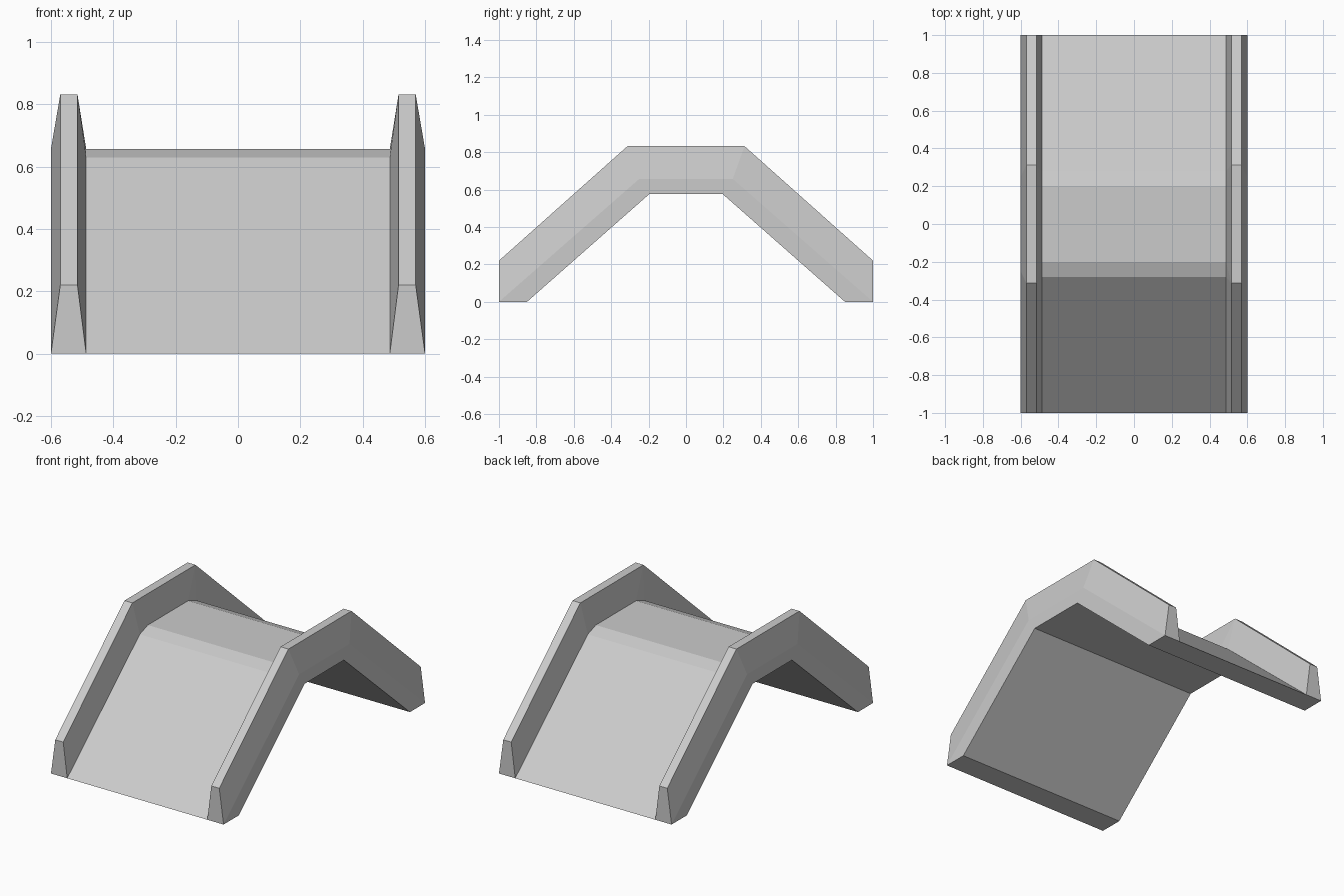
import bpy
import bmesh

if "Cube" in bpy.data.objects:
    bpy.data.objects.remove(bpy.data.objects["Cube"])

# Half profiles in (y, z), from the front foot to the crown:
# foot, lower end of the deck bevel, upper end of the deck bevel
BOTTOM = [(-0.85, 0.0), (-0.195, 0.577), (-0.195, 0.577)]
BREAK = [(-1.0, 0.0), (-0.25, 0.657), (-0.25, 0.657)]
TOP = [(-1.0, 0.22), (-0.313, 0.832), (-0.313, 0.832)]
DECK = [(-1.0, 0.0), (-0.28, 0.629), (-0.2, 0.657)]

# Half cross-section: x position and the profile it follows
SECTION = [(-0.6, BOTTOM), (-0.6, BREAK), (-0.57, TOP), (-0.515, TOP), (-0.487, DECK)]


def mirrored(profile):
    return profile + [(-y, z) for y, z in reversed(profile)]


lines = [(x, mirrored(p)) for x, p in SECTION]
lines += [(-x, p) for x, p in reversed(lines)]

bm = bmesh.new()
rings = [[bm.verts.new((x, *p[i])) for x, p in lines] for i in range(6)]

# Deck, tapered side walls and underside lofted along the bridge
n = len(lines)
for a, b in zip(rings, rings[1:]):
    for j in range(n):
        k = (j + 1) % n
        bm.faces.new((a[j], a[k], b[k], b[j]))

# Wall ends and flat ground soles
for r in (rings[0], rings[-1]):
    bm.faces.new(r[1:5])
    bm.faces.new(r[5:9])
    bm.faces.new([r[j] for j in (0, 1, 4, 5, 8, 9)])

bmesh.ops.remove_doubles(bm, verts=bm.verts[:], dist=1e-4)
bmesh.ops.recalc_face_normals(bm, faces=bm.faces[:])

mesh = bpy.data.meshes.new("footbridge")
bm.to_mesh(mesh)
bm.free()
bridge = bpy.data.objects.new("footbridge", mesh)
bpy.context.collection.objects.link(bridge)
